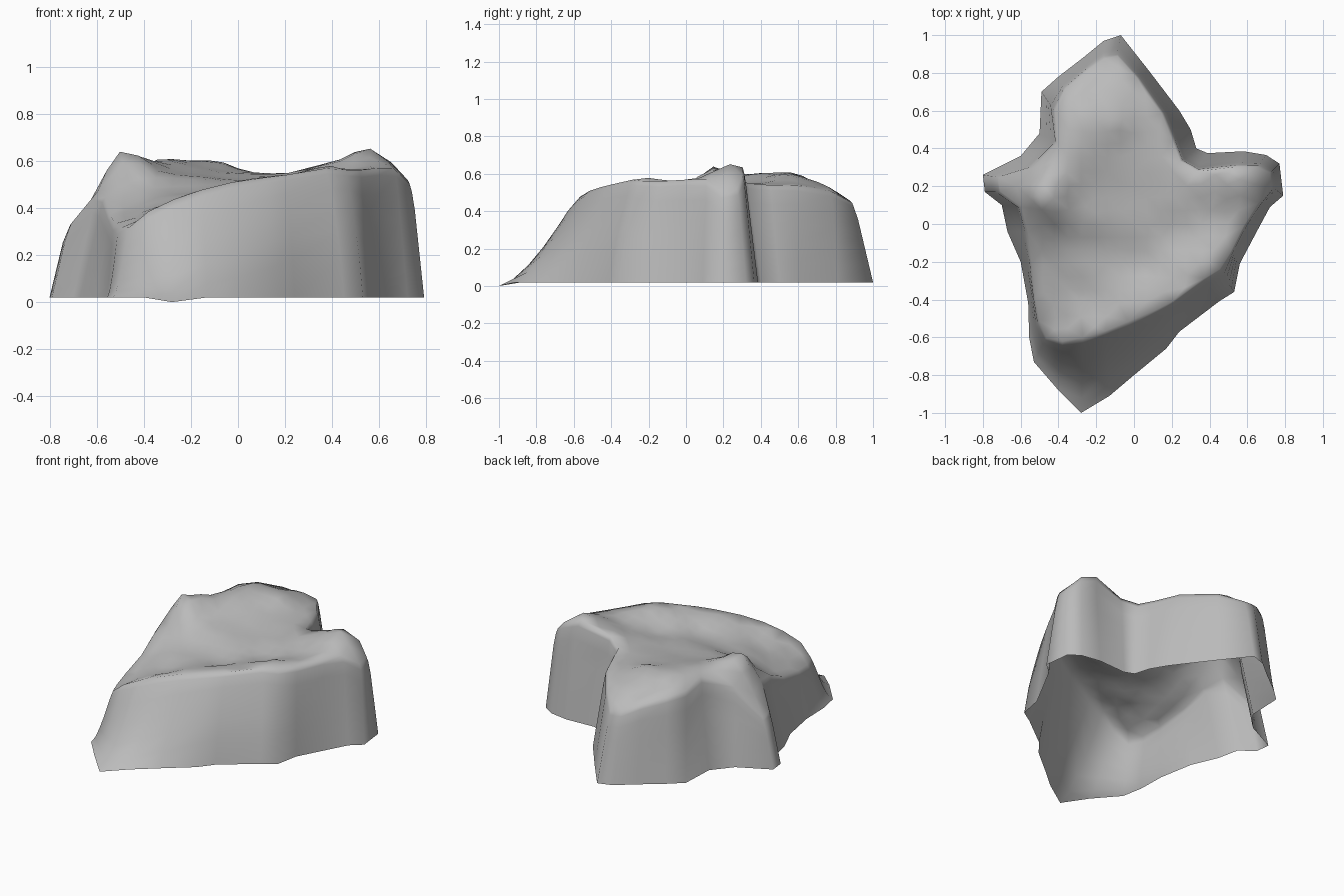
import bpy
import bmesh
from mathutils import Vector
from mathutils.geometry import delaunay_2d_cdt

cube = bpy.data.objects.get("Cube")
if cube:
    bpy.data.objects.remove(cube, do_unlink=True)

# Foot of the rock, clockwise from the back tip (x, y)
foot = [
    (-.07, 1), (.08, .81), (.24, .6), (.3, .5), (.33, .4), (.39, .375), (.58, .385),
    (.7, .365), (.77, .32), (.79, .15), (.72, .09), (.65, -.04), (.56, -.21),
    (.53, -.36), (.45, -.41), (.24, -.57), (.17, -.66), (0, -.8), (-.13, -.91),
    (-.28, -1), (-.4, -.88), (-.53, -.73), (-.555, -.6), (-.56, -.42), (-.6, -.2),
    (-.67, -.04), (-.7, .1), (-.79, .17), (-.8, .26), (-.6, .36), (-.5, .48),
    (-.49, .7), (-.4, .78), (-.27, .88), (-.16, .97),
]

# Upper rim matching each foot point (x, y, z)
rim = [
    (-.09, .9, .44), (.02, .78, .51), (.16, .58, .54), (.21, .45, .54),
    (.25, .33, .55), (.33, .28, .58), (.55, .31, .64), (.66, .31, .59),
    (.73, .28, .51), (.74, .19, .49), (.67, .11, .57), (.59, -.01, .57),
    (.52, -.15, .56), (.46, -.25, .56), (.38, -.29, .57), (.2, -.42, .54),
    (.12, -.46, .53), (-.03, -.53, .51), (-.15, -.57, .48), (-.27, -.61, .44),
    (-.38, -.63, .39), (-.47, -.61, .31), (-.51, -.52, .31), (-.53, -.4, .33),
    (-.55, -.2, .37), (-.57, -.04, .45), (-.6, .09, .47), (-.72, .17, .32),
    (-.73, .25, .31), (-.55, .29, .49), (-.4, .43, .58), (-.43, .61, .55),
    (-.37, .72, .54), (-.25, .82, .5), (-.16, .89, .45),
]

# Peaks, front ridge and the valley behind it
relief = [
    (-.5, .14, .69), (-.45, .25, .63), (-.35, .42, .62), (-.3, .56, .62),
    (-.12, .55, .61), (-.1, .72, .56), (0, .38, .55), (0, .1, .52), (.2, .2, .53),
    (-.25, .1, .54), (-.25, -.2, .46), (.02, -.22, .47), (.24, -.06, .49),
    (-.3, -.4, .41), (.4, .06, .53), (.56, .23, .69), (.45, .17, .61),
    (.4, -.2, .59), (.16, -.36, .54),
]


def height(x, y):
    """Blend nearby rim and relief heights."""
    total = weight = 0
    for px, py, pz in rim + relief:
        w = 1 / ((x - px) ** 2 + (y - py) ** 2 + .002) ** 1.8
        total += w * pz
        weight += w
    return total / weight


def inside_rim(p, gap):
    """Is p inside the rim and at least gap away from its points?"""
    hit = False
    for a, b in zip(rim, rim[1:] + rim[:1]):
        if (Vector(a[:2]) - p).length < gap:
            return False
        if (a[1] > p.y) != (b[1] > p.y):
            if p.x < a[0] + (p.y - a[1]) * (b[0] - a[0]) / (b[1] - a[1]):
                hit = not hit
    return hit


def wall_power(x, y):
    """Hollow slope at the front tip, rounded shoulder on the front left."""
    return min(1.5, max(.75, 1.1 - 1.5 * x)) if y < -.3 else 1


def soften(verts, factor):
    bmesh.ops.smooth_vert(bm, verts=verts, factor=factor,
                          use_axis_x=True, use_axis_y=True, use_axis_z=True)


bm = bmesh.new()
count = len(foot)

# Sloping side walls
rings = []
for t in (0, .2, .4, .6, .8, .95, 1):
    ring = []
    for (fx, fy), r in zip(foot, rim):
        low = Vector((fx, fy, 0 if fy == -1 else .02))
        p = low.lerp(Vector(r), t)
        p.z = low.z + (r[2] - low.z) * t ** wall_power(fx, fy)
        ring.append(bm.verts.new(p))
    rings.append(ring)
for low, high in zip(rings, rings[1:]):
    for i in range(count):
        j = (i + 1) % count
        bm.faces.new((low[j], low[i], high[i], high[j]))

# Uneven top surface, triangulated inside the rim
points = [Vector(r[:2]) for r in rim] + [Vector(r[:2]) for r in relief]
step = .07
for i in range(-12, 13):
    for j in range(-14, 15):
        p = Vector((i * step, j * step))
        clear = all((p - q).length > .05 for q in points[count:])
        if clear and inside_rim(p, .06):
            points.append(p)
flat, _, tris, origin, _, _ = delaunay_2d_cdt(
    points, [], [list(reversed(range(count)))], 1, 1e-5)
top = []
inner = []
for p, source in zip(flat, origin):
    first = min(source) if source else count
    if first < count:
        top.append(rings[-1][first])
    else:
        inner.append(bm.verts.new((p.x, p.y, height(p.x, p.y))))
        top.append(inner[-1])
for tri in tris:
    bm.faces.new([top[k] for k in tri])

# Soften the shoulder and the top
soften(rings[-2] + rings[-1] + inner, .25)
soften(inner, .3)
bmesh.ops.recalc_face_normals(bm, faces=bm.faces[:])
if sum(f.normal.z * f.calc_area() for f in bm.faces) < 0:
    bmesh.ops.reverse_faces(bm, faces=bm.faces[:])

mesh = bpy.data.meshes.new("rock")
bm.to_mesh(mesh)
bm.free()
mesh.shade_smooth()
rock = bpy.data.objects.new("rock", mesh)
bpy.context.collection.objects.link(rock)

# Plain grey stone
stone = bpy.data.materials.new("grey stone")
stone.use_nodes = True
grey = (.5, .5, .5, 1)
stone.diffuse_color = grey
stone.node_tree.nodes["Principled BSDF"].inputs["Base Color"].default_value = grey
mesh.materials.append(stone)
